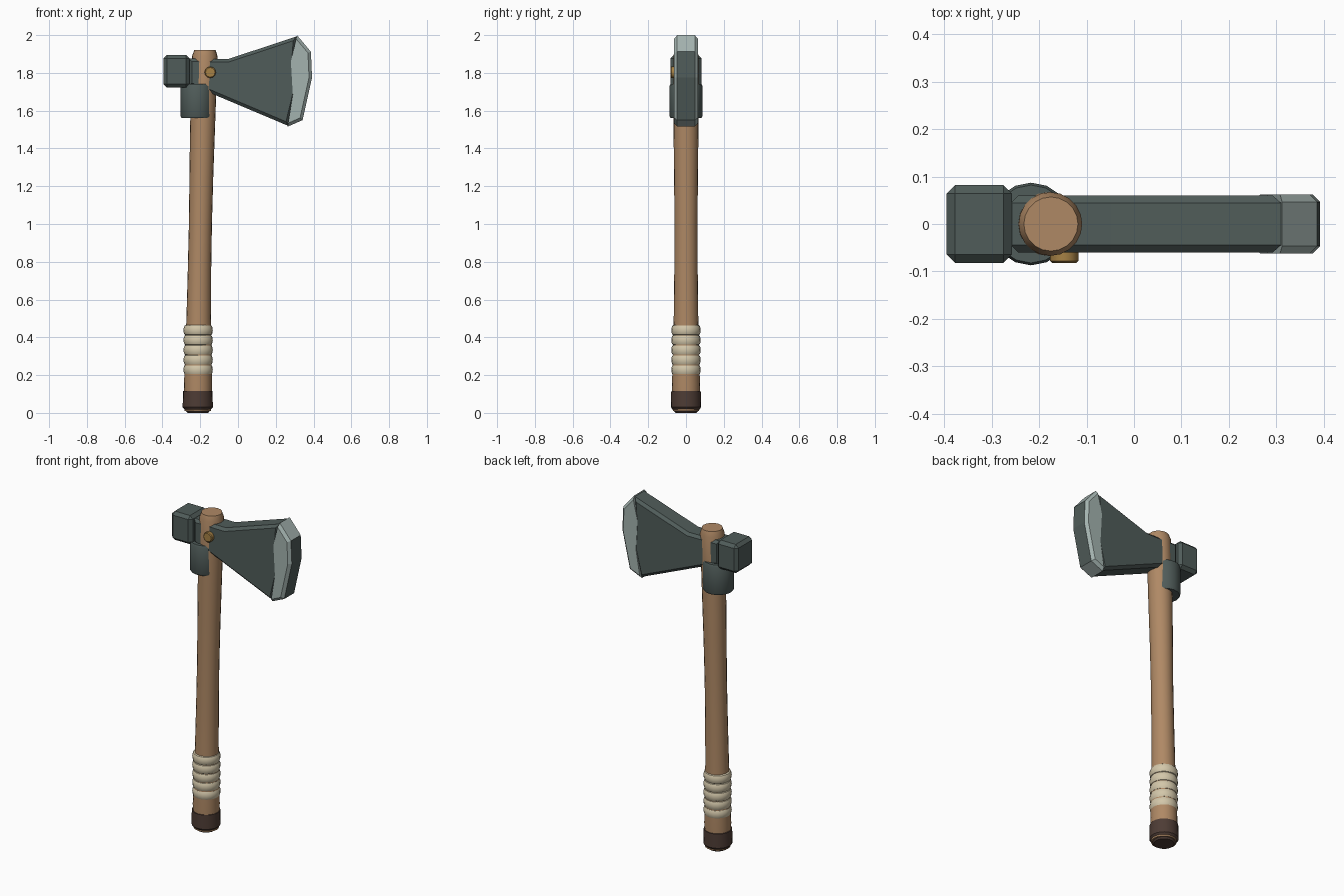
import bpy, bmesh, math

cube = bpy.data.objects.get("Cube")
if cube:
    bpy.data.objects.remove(cube, do_unlink=True)


def material(name, rgb):
    m = bpy.data.materials.new(name)
    m.use_nodes = True
    m.diffuse_color = (*rgb, 1)
    m.node_tree.nodes["Principled BSDF"].inputs["Base Color"].default_value = (*rgb, 1)
    return m


IRON = material("dark iron", (0.08, 0.107, 0.101))
STEEL = material("ground steel", (0.37, 0.45, 0.43))
WOOD = material("wood", (0.43, 0.25, 0.13))
WRAP = material("cord wrap", (0.65, 0.57, 0.4))
LEATHER = material("dark leather", (0.075, 0.045, 0.035))
BRASS = material("brass", (0.38, 0.22, 0.06))


def finish(name, bm, mats, smooth=False):
    bmesh.ops.recalc_face_normals(bm, faces=bm.faces)
    mesh = bpy.data.meshes.new(name)
    bm.to_mesh(mesh)
    bm.free()
    for m in mats:
        mesh.materials.append(m)
    ob = bpy.data.objects.new(name, mesh)
    bpy.context.collection.objects.link(ob)
    if smooth:
        bpy.ops.object.select_all(action="DESELECT")
        ob.select_set(True)
        bpy.context.view_layer.objects.active = ob
        bpy.ops.object.shade_smooth_by_angle(angle=math.radians(32))
    return ob


def round_part(name, stations, mat, sides=20):
    """Skin circles given as (centre x, z, radius), closed at both ends."""
    bm = bmesh.new()
    turn = [math.tau * i / sides for i in range(sides)]
    rings = [[bm.verts.new((x + r * math.cos(a), r * math.sin(a), z)) for a in turn]
             for x, z, r in stations]
    for low, high in zip(rings, rings[1:]):
        for i in range(sides):
            j = (i + 1) % sides
            bm.faces.new((low[i], low[j], high[j], high[i]))
    bm.faces.new(rings[0])
    bm.faces.new(rings[-1])
    return finish(name, bm, [mat], True)


def plate(outline, half, bevel, count):
    """Extrude an (x, z) outline along y and bevel the rims of its first edges."""
    bm = bmesh.new()
    front, back = ([bm.verts.new((x, y, z)) for x, z in outline] for y in (-half, half))
    bm.faces.new(front)
    bm.faces.new(back)
    n = len(outline)
    for i in range(n):
        j = (i + 1) % n
        bm.faces.new((front[i], front[j], back[j], back[i]))
    bmesh.ops.recalc_face_normals(bm, faces=bm.faces)
    rims = [bm.edges.get((ring[i], ring[(i + 1) % n]))
            for ring in (front, back) for i in range(count)]
    bmesh.ops.bevel(bm, geom=rims, offset=bevel, segments=1, affect="EDGES")
    return bm


# Gently curved handle with a chamfered top
round_part("handle", [(-0.212, 0.01, 0.07), (-0.212, 0.15, 0.074), (-0.21, 0.3, 0.07),
                      (-0.208, 0.5, 0.065), (-0.204, 0.75, 0.062), (-0.199, 1.0, 0.061),
                      (-0.194, 1.25, 0.063), (-0.188, 1.5, 0.066), (-0.182, 1.7, 0.067),
                      (-0.176, 1.89, 0.067), (-0.175, 1.92, 0.057)], WOOD)

# Leather end cap
round_part("pommel_cap", [(-0.213, 0, 0.055), (-0.213, 0.03, 0.08),
                          (-0.213, 0.115, 0.078)], LEATHER)

# Five bulging turns of cord
for k in range(5):
    z = 0.228 + 0.0525 * k
    turn = []
    for s in range(7):
        a = math.pi * (s / 6 - 0.5)
        turn.append((-0.211, z + 0.027 * math.sin(a), 0.066 + 0.0115 * math.cos(a)))
    round_part(f"cord_turn_{k + 1}", turn, WRAP)

# Socket collar under the head
round_part("collar", [(-0.217, 1.56, 0.082), (-0.217, 1.57, 0.087),
                      (-0.217, 1.73, 0.087), (-0.217, 1.74, 0.082)], IRON, 16)

# Flared blade body
body = [(-0.26, 1.735), (-0.26, 1.876), (-0.05, 1.874), (0.31, 1.993), (0.3, 1.86),
        (0.305, 1.685), (0.265, 1.52), (-0.15, 1.695)]
finish("blade_body", plate(body, 0.06, 0.016, len(body)), [IRON])

# Ground cutting edge, with a dark core on its outer and lower facets
edge = [(0.312, 2.0), (0.386, 1.912), (0.392, 1.775), (0.342, 1.55), (0.262, 1.515),
        (0.29, 1.685), (0.28, 1.86)]
bm = plate(edge, 0.0625, 0.016, 4)
for f in bm.faces:
    if f.normal.x > 0.9:
        f.material_index = 1
finish("cutting_edge", bm, [STEEL, IRON])

# Hammer poll
poll = [(-0.395, 1.722), (-0.395, 1.895), (-0.257, 1.895), (-0.257, 1.722)]
bm = plate(poll, 0.082, 0.018, 0)
bmesh.ops.bevel(bm, geom=bm.edges[:], offset=0.018, segments=1, affect="EDGES")
finish("hammer_poll", bm, [IRON])

# Brass pin through the front of the head
pin = round_part("brass_pin", [(0, 0, 0.03), (0, 0.021, 0.03), (0, 0.025, 0.025)], BRASS, 12)
pin.rotation_euler = (math.radians(90), 0, 0)
pin.location = (-0.147, -0.057, 1.803)
